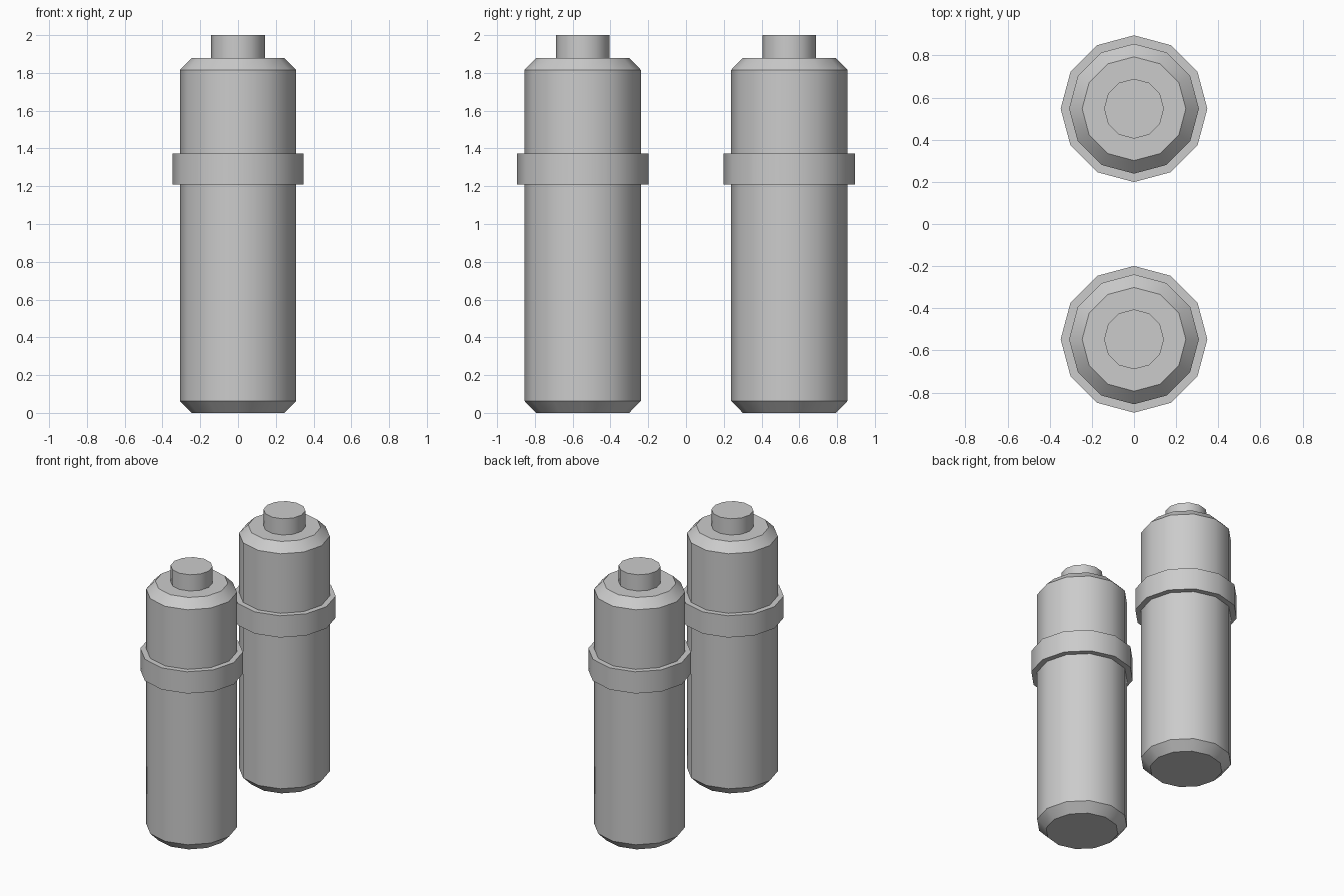
import bpy, bmesh, math

SIDES = 12
SPACING = 0.547

cube = bpy.data.objects.get("Cube")
if cube:
    bpy.data.objects.remove(cube, do_unlink=True)

grey = bpy.data.materials.new("plain grey")
grey.use_nodes = True
colour = (0.6, 0.6, 0.6, 1)
grey.diffuse_color = colour
grey.node_tree.nodes["Principled BSDF"].inputs["Base Color"].default_value = colour


def lathe(name, profile, y, closed=False):
    """Turn (radius, height) points about the vertical axis, capped or as a closed ring."""
    bm = bmesh.new()
    rings = []
    for r, z in profile:
        angles = [math.tau * i / SIDES for i in range(SIDES)]
        rings.append([bm.verts.new((r * math.cos(a), r * math.sin(a), z)) for a in angles])
    pairs = list(zip(rings, rings[1:]))
    if closed:
        pairs.append((rings[-1], rings[0]))
    else:
        bm.faces.new(rings[0][::-1])
        bm.faces.new(rings[-1])
    for low, high in pairs:
        for i in range(SIDES):
            j = (i + 1) % SIDES
            bm.faces.new((low[i], low[j], high[j], high[i]))
    bmesh.ops.recalc_face_normals(bm, faces=bm.faces)
    mesh = bpy.data.meshes.new(name)
    bm.to_mesh(mesh)
    bm.free()
    mesh.materials.append(grey)
    obj = bpy.data.objects.new(name, mesh)
    obj.location.y = y
    bpy.context.collection.objects.link(obj)
    # Smooth round the sides, crisp at the rims
    bpy.ops.object.select_all(action="DESELECT")
    obj.select_set(True)
    bpy.context.view_layer.objects.active = obj
    bpy.ops.object.shade_smooth_by_angle(angle=math.radians(32))
    return obj


for side, y in (("front", -SPACING), ("back", SPACING)):
    # Canister with chamfered ends and a narrow top stud
    lathe(side + "_canister", [(0.246, 0), (0.308, 0.063), (0.308, 1.816), (0.246, 1.879),
                               (0.142, 1.879), (0.142, 2)], y)
    # Raised strap round the upper body
    lathe(side + "_strap", [(0.308, 1.21), (0.348, 1.21), (0.348, 1.372), (0.308, 1.372)],
          y, closed=True)
